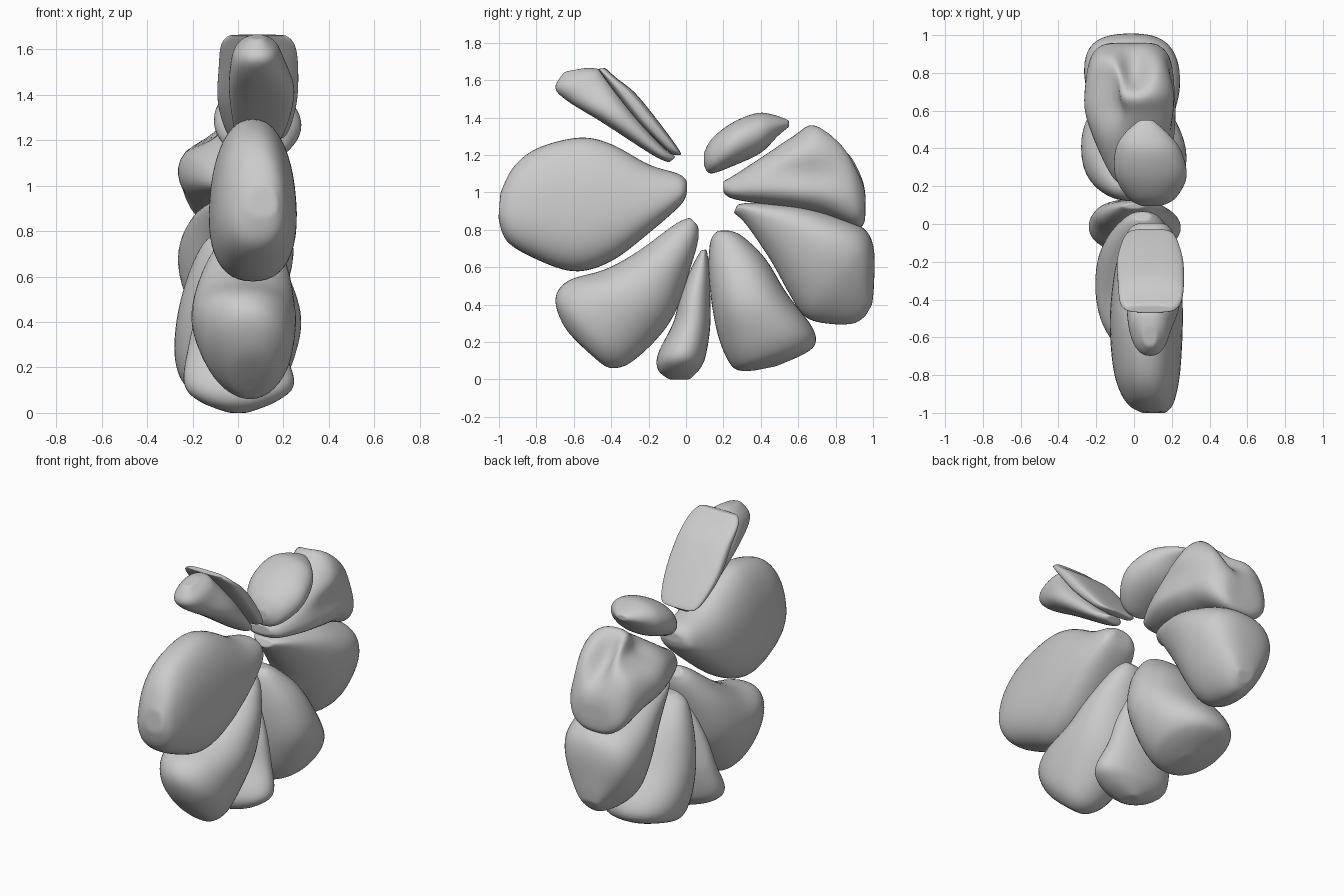
import bpy, math
from mathutils import Vector


def catmull(p0, p1, p2, p3, t):
    return [0.5 * (2 * b + (c - a) * t + (2 * a - 5 * b + 4 * c - d) * t * t
                   + (3 * b - a - 3 * c + d) * t ** 3)
            for a, b, c, d in zip(p0, p1, p2, p3)]


def spow(v, e):
    return math.copysign(abs(v) ** e, v)


def stone(name, ribs, power=2.4, taper=0.0, dents=(), sides=48, sub=7):
    """Loft rounded ribs: (y, z) of one side, (y, z) of the other, x min, x max."""
    rows = []
    n = len(ribs)
    for i in range(n - 1):
        q = [ribs[max(0, min(n - 1, k))] for k in (i - 1, i, i + 1, i + 2)]
        rows += [catmull(*q, s / sub) for s in range(sub)]
    rows.append(ribs[-1])
    verts, faces = [], []
    for ya, za, yb, zb, x0, x1 in rows:
        for k in range(sides):
            a = 2 * math.pi * k / sides
            c, s = spow(math.cos(a), 2 / power), spow(math.sin(a), 2 / power)
            verts.append(Vector(((x0 + x1) / 2 + (x1 - x0) / 2 * s * (1 + taper * c),
                                 (ya + yb) / 2 + (yb - ya) / 2 * c,
                                 (za + zb) / 2 + (zb - za) / 2 * c)))
    for r in range(len(rows) - 1):
        for k in range(sides):
            j = (k + 1) % sides
            faces.append((r * sides + k, r * sides + j,
                          (r + 1) * sides + j, (r + 1) * sides + k))
    # close both ends with rings shrinking to a point
    for r in (0, len(rows) - 1):
        prev = [r * sides + k for k in range(sides)]
        ring = [verts[i] for i in prev]
        mid = sum(ring, Vector()) / sides
        for f in (0.75, 0.5, 0.25):
            cur = [len(verts) + k for k in range(sides)]
            verts += [mid + (v - mid) * f for v in ring]
            for k in range(sides):
                j = (k + 1) % sides
                faces.append((prev[k], prev[j], cur[j], cur[k]))
            prev = cur
        verts.append(mid.copy())
        for k in range(sides):
            faces.append((prev[k], prev[(k + 1) % sides], len(verts) - 1))
    # soft hollows: centre, radii, push
    for centre, radii, push in dents:
        for v in verts:
            d = sum(((v[i] - centre[i]) / radii[i]) ** 2 for i in range(3))
            v += Vector(push) * math.exp(-d)
    mesh = bpy.data.meshes.new(name)
    mesh.from_pydata([tuple(v) for v in verts], [], faces)
    mesh.update()
    ob = bpy.data.objects.new(name, mesh)
    bpy.context.collection.objects.link(ob)
    for p in mesh.polygons:
        p.use_smooth = True
    # make the normals point outwards
    bpy.context.view_layer.objects.active = ob
    ob.select_set(True)
    bpy.ops.object.mode_set(mode='EDIT')
    bpy.ops.mesh.select_all(action='SELECT')
    bpy.ops.mesh.normals_make_consistent(inside=False)
    bpy.ops.object.mode_set(mode='OBJECT')
    ob.select_set(False)
    # round off the ends
    m = ob.modifiers.new("soften", 'SMOOTH')
    m.factor, m.iterations = 0.5, 6
    return ob


# big front stone
stone("front_stone", [
    (0.005, 1.0, 0.005, 1.06, .03, .15), (-.03, .93, -.04, 1.1, -.03, .2),
    (-.2, .78, -.2, 1.15, -.09, .24), (-.4, .63, -.4, 1.26, -.12, .255),
    (-.6, .575, -.57, 1.295, -.125, .255), (-.82, .65, -.79, 1.24, -.1, .24),
    (-.96, .74, -.92, 1.14, -.04, .21), (-1.003, .86, -.992, 1.0, .04, .17)],
    power=2.35, taper=-.14)

# lower front wedge
stone("lower_front_stone", [
    (.065, .82, .02, .865, .0, .09), (.065, .74, -.06, .83, -.06, .15),
    (.02, .58, -.25, .69, -.15, .22), (-.05, .37, -.43, .59, -.2, .25),
    (-.15, .22, -.63, .53, -.2, .255), (-.3, .085, -.7, .43, -.14, .23),
    (-.4, .06, -.65, .28, -.05, .16), (-.46, .09, -.54, .16, .02, .08)], power=2.1)

# thin bottom wedge
stone("bottom_stone", [
    (.08, .69, .11, .695, -.06, .06), (.03, .6, .125, .6, -.12, .1),
    (-.03, .45, .13, .45, -.18, .16), (-.07, .3, .13, .28, -.22, .2),
    (-.15, .14, .105, .12, -.24, .25), (-.15, .05, .07, .05, -.17, .17),
    (-.09, .0, .02, .0, -.04, .04)], power=2.15)

# lower back wedge
stone("lower_back_stone", [
    (.17, .795, .24, .795, -.08, .06), (.13, .74, .31, .76, -.15, .12),
    (.12, .58, .43, .64, -.22, .22), (.14, .38, .54, .46, -.27, .28),
    (.18, .2, .67, .29, -.28, .25), (.24, .075, .695, .2, -.24, .19),
    (.3, .045, .64, .14, -.14, .11), (.38, .05, .48, .07, -.06, .02)], power=2.2)

# back wedge, narrower below
stone("back_stone", [
    (.255, .89, .275, .935, -.06, .05), (.32, .83, .36, .945, -.12, .11),
    (.45, .64, .6, .93, -.19, .19), (.55, .46, .8, .875, -.24, .23),
    (.64, .33, .95, .81, -.25, .22), (.78, .295, 1.005, .7, -.21, .17),
    (.9, .3, 1.005, .5, -.11, .09), (.96, .34, .995, .4, -.06, .04)],
    power=2.3, taper=.3)

# upper back stone with a narrow knob and a hollowed top
stone("upper_back_stone", [
    (.2, 1.0, .2, 1.06, -.06, .09), (.25, .965, .27, 1.1, -.12, .14),
    (.42, .935, .42, 1.2, -.2, .21), (.6, .905, .58, 1.31, -.26, .24),
    (.75, .87, .70, 1.38, -.26, .23), (.9, .81, .85, 1.29, -.23, .19),
    (.95, .83, .94, 1.1, -.17, .13), (.96, .9, .96, 1, -.09, .07)],
    power=2.4, taper=-.1,
    dents=[((-.22, .65, 1.3), (.13, .25, .11), (.12, 0, -.06)),
           ((.0, .84, 1.27), (.07, .15, .16), (0, -.09, -.08)),
           ((.24, .65, 1.1), (.12, .2, .07), (-.05, 0, 0))])

# cap stone on top of the back
stone("cap_stone", [
    (.095, 1.15, .095, 1.21, .04, .14), (.13, 1.1, .14, 1.29, -.03, .22),
    (.25, 1.14, .25, 1.375, -.1, .28), (.4, 1.21, .38, 1.425, -.1, .25),
    (.49, 1.3, .47, 1.415, -.05, .18), (.55, 1.35, .55, 1.385, .03, .1)], power=2.1)

# raised finger-shaped stone
stone("raised_stone", [
    (-.09, 1.16, -.055, 1.19, .04, .14), (-.18, 1.2, -.13, 1.25, -.01, .2),
    (-.45, 1.375, -.3, 1.45, -.04, .25), (-.63, 1.485, -.43, 1.62, -.03, .2),
    (-.7, 1.56, -.47, 1.66, 0, .17), (-.65, 1.645, -.54, 1.665, .05, .12)], power=2.3)

# flat slab leaning on it
stone("raised_slab", [
    (-.07, 1.2, -.03, 1.2, .0, .17), (-.12, 1.24, -.035, 1.225, -.05, .22),
    (-.25, 1.37, -.14, 1.37, -.09, .26), (-.37, 1.52, -.27, 1.53, -.085, .265),
    (-.45, 1.63, -.37, 1.61, -.075, .25), (-.47, 1.66, -.43, 1.665, -.04, .21)],
    power=3.2)
